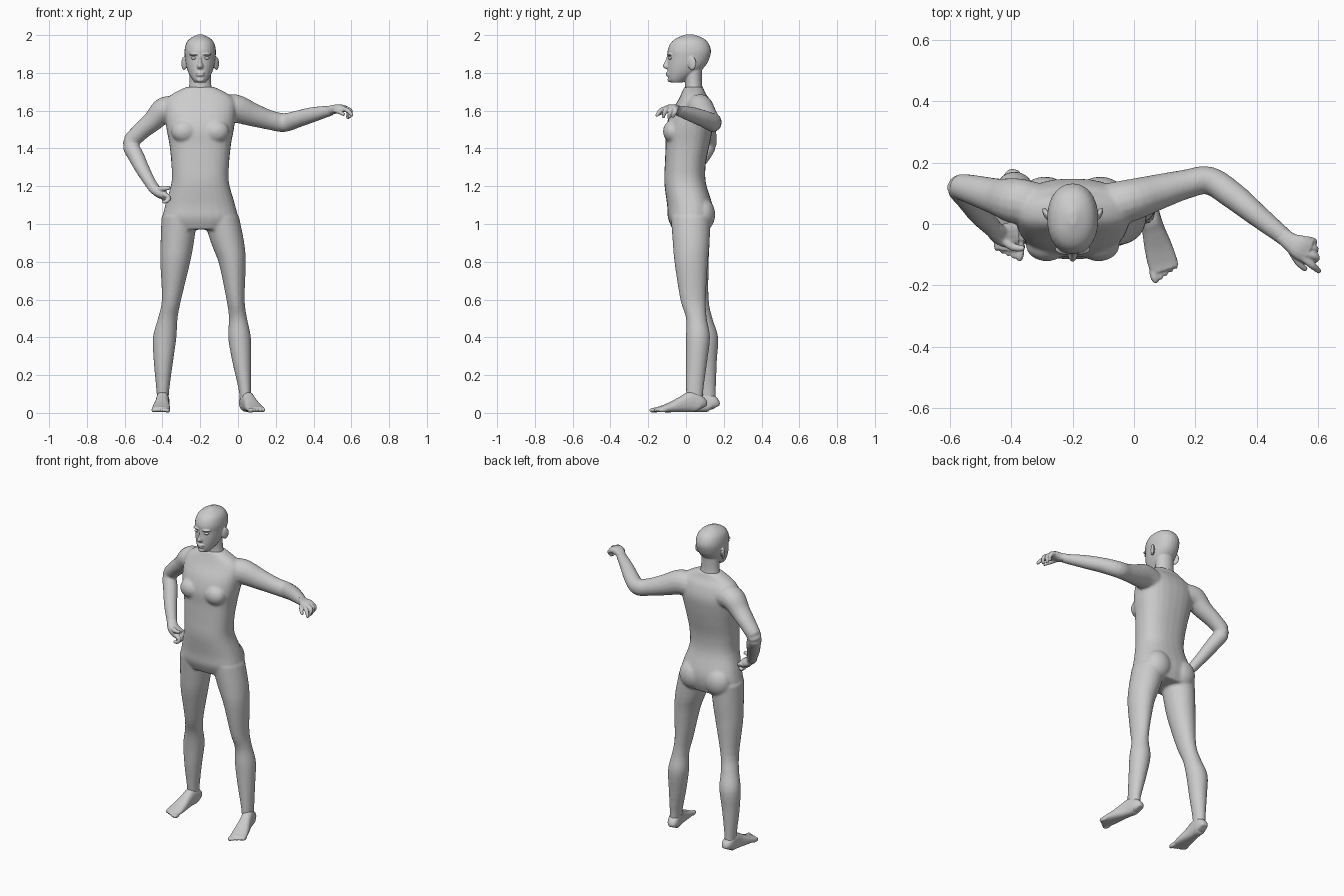
import bpy, bmesh, math
from mathutils import Vector, Matrix

CX = -0.2  # body midline


def spline(rows, sub=4):
    """Catmull-Rom through rows of numbers."""
    out = []
    for i in range(len(rows) - 1):
        p0, p1 = rows[max(i - 1, 0)], rows[i]
        p2, p3 = rows[i + 1], rows[min(i + 2, len(rows) - 1)]
        for k in range(sub):
            t = k / sub
            out.append([0.5 * (2 * b + (c - a) * t + (2 * a - 5 * b + 4 * c - d) * t * t
                               + (3 * b - a - 3 * c + d) * t ** 3)
                        for a, b, c, d in zip(p0, p1, p2, p3)])
    return out + [list(rows[-1])]


def skin(bm, rings):
    """Bridge rings of points and cap both ends."""
    vr = [[bm.verts.new(p) for p in r] for r in rings]
    n = len(vr[0])
    for a, b in zip(vr, vr[1:]):
        for i in range(n):
            j = (i + 1) % n
            bm.faces.new((a[i], a[j], b[j], b[i]))
    bm.faces.new(vr[0][::-1])
    bm.faces.new(vr[-1])


def oval(n=28, power=2.0):
    e = 2 / power
    res = []
    for i in range(n):
        c, s = math.cos(math.tau * i / n), math.sin(math.tau * i / n)
        res.append((math.copysign(abs(c) ** e, c), math.copysign(abs(s) ** e, s)))
    return res


def stack(bm, rows, power=2.0):
    """Level sections: z, centre x, half width, front y, back y."""
    skin(bm, [[(x + w * u, (f + b) / 2 + (b - f) / 2 * v, z) for u, v in oval(power=power)]
              for z, x, w, f, b in spline(rows)])


def tube(bm, rows, power=2.0):
    """Path sections: x, y, z, half width, half height."""
    pts = spline(rows)
    rings = []
    for i, (x, y, z, a, b) in enumerate(pts):
        t = Vector(pts[min(i + 1, len(pts) - 1)][:3]) - Vector(pts[max(i - 1, 0)][:3])
        t.normalize()
        side = t.cross(Vector((0, 0, 1))).normalized()
        up = side.cross(t)
        rings.append([Vector((x, y, z)) + side * a * u + up * b * v for u, v in oval(16, power)])
    skin(bm, rings)


def blob(bm, c, r, rot=0):
    bmesh.ops.create_uvsphere(bm, u_segments=20, v_segments=12, radius=1,
                              matrix=Matrix.Translation(c) @ Matrix.Rotation(rot, 4, 'Z')
                              @ Matrix.Diagonal((*r, 1)))


def fuse(name, bm, voxel, smooth):
    """Melt overlapping pieces into one smooth skin."""
    bmesh.ops.recalc_face_normals(bm, faces=bm.faces)
    me = bpy.data.meshes.new(name)
    bm.to_mesh(me)
    bm.free()
    ob = bpy.data.objects.new(name, me)
    bpy.context.collection.objects.link(ob)
    m = ob.modifiers.new("fuse", 'REMESH')
    m.mode, m.voxel_size, m.use_smooth_shade = 'VOXEL', voxel, True
    s = ob.modifiers.new("soften", 'SMOOTH')
    s.factor, s.iterations = 0.5, smooth
    return ob


# torso
body = bmesh.new()
stack(body, [(z, CX, w, f, b) for z, w, f, b in (
    (0.97, .16, -.07, .12), (1.03, .197, -.095, .14), (1.10, .185, -.10, .14),
    (1.22, .152, -.115, .105), (1.32, .153, -.112, .105), (1.42, .163, -.108, .125),
    (1.50, .178, -.108, .14), (1.58, .188, -.085, .148), (1.65, .185, -.045, .13),
    (1.69, .145, -.025, .105), (1.725, .075, -.01, .09))], power=2.4)
for s in (-1, 1):
    blob(body, (CX + s * .085, -.07, 1.49), (.068, .052, .06))   # chest
    blob(body, (CX + s * .09, .085, 1.05), (.085, .07, .09))     # seat

# legs
stack(body, [(1.04, -.09, .095, -.08, .13), (.90, -.055, .088, -.07, .125),
             (.79, -.03, .071, -.06, .115), (.60, -.013, .048, -.03, .105),
             (.50, .0, .048, .0, .11), (.40, .008, .060, .0, .127),
             (.27, .02, .050, .0, .112), (.12, .037, .033, .0, .092), (.04, .04, .03, .0, .09)])
stack(body, [(1.04, -.31, .095, -.08, .13), (.90, -.322, .088, -.065, .125),
             (.79, -.333, .078, -.05, .12), (.60, -.352, .051, -.005, .12),
             (.50, -.372, .052, .03, .14), (.40, -.388, .062, .045, .17),
             (.27, -.395, .051, .055, .163), (.12, -.398, .034, .072, .158),
             (.04, -.398, .03, .075, .158)])

# arms
tube(body, [(-.10, .06, 1.60, .07, .07), (-.02, .075, 1.612, .07, .076),
            (.08, .105, 1.578, .058, .062), (.17, .13, 1.55, .048, .052),
            (.245, .142, 1.537, .046, .05), (.32, .095, 1.557, .045, .045),
            (.40, .03, 1.58, .038, .04), (.50, -.05, 1.602, .028, .026)])
tube(body, [(-.30, .06, 1.60, .07, .07), (-.385, .075, 1.605, .075, .07),
            (-.45, .09, 1.545, .06, .055), (-.52, .11, 1.485, .05, .047),
            (-.57, .12, 1.425, .042, .045), (-.54, .085, 1.36, .043, .043),
            (-.50, .03, 1.28, .038, .036), (-.445, -.03, 1.185, .028, .028)])
fuse("body", body, .008, 4)

# head with neck, jaw and face
head = bmesh.new()
stack(head, [(1.68, CX, .07, -.01, .095), (1.74, CX, .058, -.005, .085),
             (1.80, CX, .056, -.01, .085), (1.85, CX, .055, -.01, .09)])
stack(head, [(z, CX, w, f, b) for z, w, f, b in (
    (1.748, .028, -.078, -.02), (1.765, .042, -.093, .01), (1.80, .062, -.097, .065),
    (1.84, .075, -.097, .105), (1.88, .081, -.095, .125), (1.92, .083, -.097, .132),
    (1.96, .073, -.08, .117), (1.985, .05, -.048, .088), (2.003, .012, .0, .04))], power=2.15)
stack(head, [(1.893, CX, .008, -.10, -.06), (1.86, CX, .010, -.112, -.06),
             (1.835, CX, .017, -.124, -.06), (1.822, CX, .014, -.11, -.06)])  # nose
blob(head, (CX, -.096, 1.80), (.025, .011, .006))    # upper lip
blob(head, (CX, -.095, 1.788), (.022, .011, .006))   # lower lip
blob(head, (CX, -.088, 1.763), (.02, .01, .012))     # chin
for s in (-1, 1):
    blob(head, (CX + s * .034, -.087, 1.897), (.026, .013, .006), s * .3)   # brow
    blob(head, (CX + s * .086, .032, 1.85), (.010, .024, .036), -s * .45)   # ear
fuse("head", head, .004, 3)
eyes = bmesh.new()
for s in (-1, 1):
    blob(eyes, (CX + s * .034, -.083, 1.878), (.015, .012, .008))
fuse("eyes", eyes, .002, 1)

# feet: heel to toes, then toe tips
for name, heel, toe in (("left_foot", (.037, .075), (.10, -.15)),
                        ("right_foot", (-.396, .142), (-.41, -.085))):
    foot = bmesh.new()
    h, t = Vector(heel), Vector(toe)
    d = (t - h).normalized()
    side = Vector((-d.y, d.x))
    rows = []
    for k, a, top in ((-.06, .02, .05), (.0, .034, .085), (.2, .035, .11), (.4, .037, .088),
                      (.65, .045, .058), (.88, .049, .036), (1.0, .046, .028)):
        p = h.lerp(t, k)
        rows.append((p.x, p.y, top / 2 + .003, a, top / 2))
    tube(foot, rows, 2.5)
    for i in range(5):
        q = t + side * (i - 2) * .019 - d * .006
        # the big toe lies towards the body midline
        big = (i - 2) * (1 if (side.x > 0) == (h.x < CX) else -1)
        q += d * (big * .007)
        r = .014 if big == 2 else .011
        blob(foot, (q.x, q.y, .014), (r, .028, r), math.atan2(d.y, d.x) + math.pi / 2)
    fuse(name, foot, .005, 2)

# outstretched left hand, palm down
hand = bmesh.new()
tube(hand, [(.48, -.034, 1.60, .027, .025), (.51, -.058, 1.607, .03, .024),
            (.54, -.075, 1.612, .04, .022), (.57, -.09, 1.608, .04, .016)], 2.4)
for base, mid, tip in (
        ((.56, -.052, 1.612), (.587, -.058, 1.593), (.577, -.072, 1.565)),
        ((.56, -.075, 1.615), (.592, -.082, 1.595), (.58, -.093, 1.558)),
        ((.556, -.095, 1.615), (.595, -.108, 1.60), (.588, -.122, 1.562)),
        ((.548, -.108, 1.612), (.582, -.135, 1.60), (.606, -.156, 1.572)),
        ((.51, -.08, 1.603), (.537, -.125, 1.593), (.562, -.15, 1.578))):
    tube(hand, [(*base, .013, .013), (*mid, .012, .012), (*tip, .008, .008)])
fuse("left_hand", hand, .004, 2)

# right hand as a loose fist on the hip
fist = bmesh.new()
tube(fist, [(-.462, -.012, 1.215, .028, .028), (-.44, -.033, 1.185, .033, .027),
            (-.415, -.037, 1.165, .041, .028), (-.385, -.035, 1.15, .041, .024)], 2.4)
for y in (-.069, -.047, -.025, -.003):
    tube(fist, [(-.395, y, 1.158, .013, .013), (-.367, y - .004, 1.142, .012, .012),
                (-.375, y - .008, 1.122, .011, .011), (-.40, y - .008, 1.117, .009, .009)])
tube(fist, [(-.43, -.05, 1.185, .015, .015), (-.395, -.075, 1.187, .013, .013),
            (-.358, -.08, 1.192, .009, .009)])
fuse("right_hand", fist, .004, 2)
